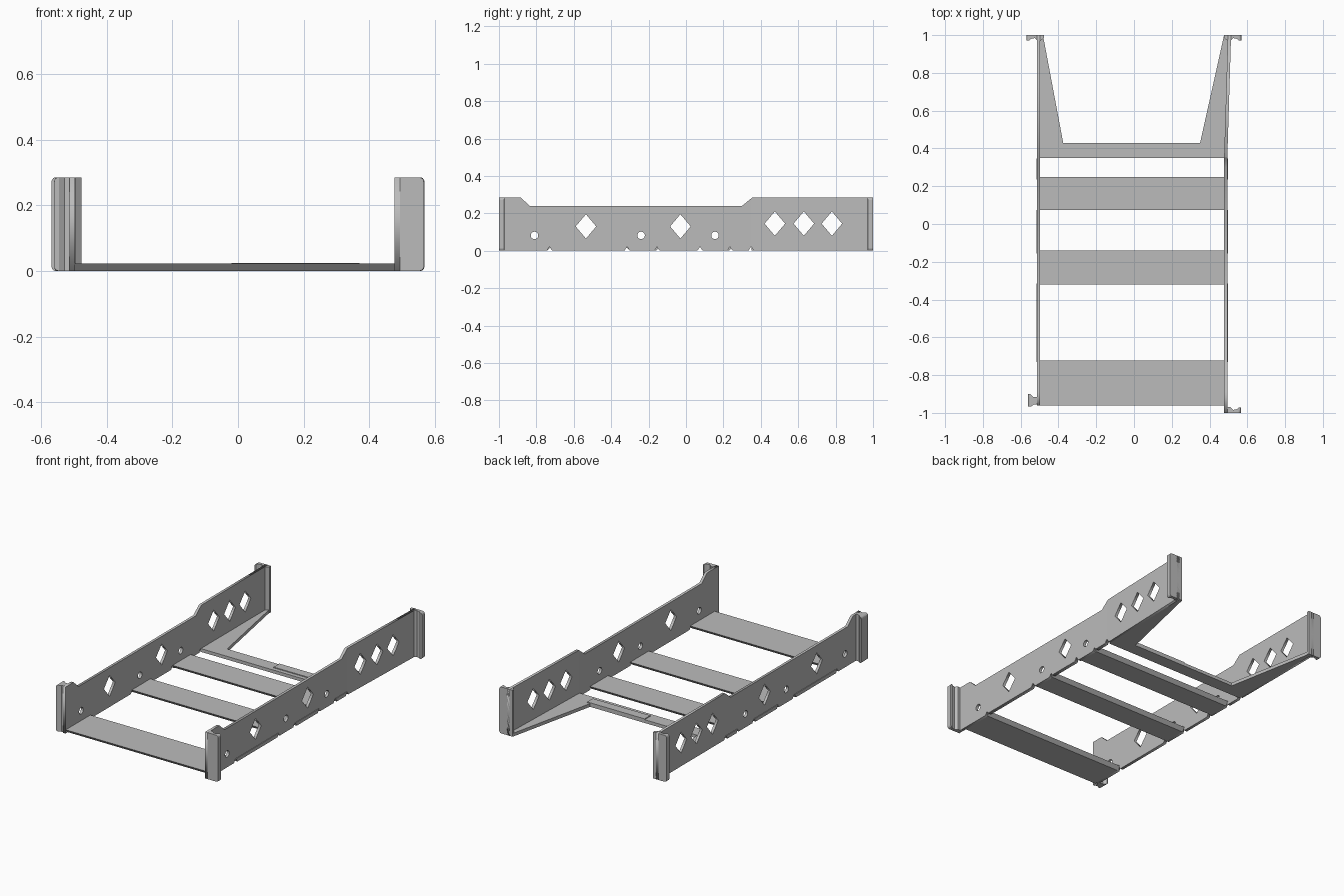
import bpy, bmesh, math
from mathutils import Matrix, Vector

cube = bpy.data.objects.get("Cube")
if cube:
    bpy.data.objects.remove(cube, do_unlink=True)

GREY = (0.5, 0.5, 0.5, 1)
metal = bpy.data.materials.new("grey metal")
metal.use_nodes = True
metal.diffuse_color = GREY
metal.node_tree.nodes["Principled BSDF"].inputs["Base Color"].default_value = GREY

# Axis maps: outline (u, v) swept along w
ALONG_X = lambda u, v, w: Vector((w, u, v))
ALONG_Z = lambda u, v, w: Vector((u, v, w))


def finish(name, bm):
    bmesh.ops.recalc_face_normals(bm, faces=bm.faces)
    mesh = bpy.data.meshes.new(name)
    bm.to_mesh(mesh)
    bm.free()
    mesh.materials.append(metal)
    obj = bpy.data.objects.new(name, mesh)
    bpy.context.collection.objects.link(obj)
    return obj


def prism(outline, lo, hi, axis):
    bm = bmesh.new()
    face = bm.faces.new([bm.verts.new(axis(u, v, lo)) for u, v in outline])
    swept = bmesh.ops.extrude_face_region(bm, geom=[face])
    verts = [g for g in swept["geom"] if isinstance(g, bmesh.types.BMVert)]
    bmesh.ops.translate(bm, verts=verts, vec=axis(0, 0, hi - lo))
    return bm


def ring(u, v, ru, rv, n):
    return [(u + ru * math.cos(2 * math.pi * i / n),
             v + rv * math.sin(2 * math.pi * i / n)) for i in range(n)]


# Side panels: outline with relief notches, diamond windows and round holes
BAR_SPANS = [(-0.96, -0.722), (-0.32, -0.14), (0.075, 0.25)]
GAPS = [(-0.73, -0.315), (-0.155, 0.075), (0.235, 0.348)]
HOLES = [ring(y, 0.13, 0.055, 0.065, 4) for y in (-0.535, -0.03)]
HOLES += [ring(y, 0.145, 0.055, 0.065, 4) for y in (0.475, 0.63, 0.78)]
HOLES += [ring(y, 0.082, 0.02, 0.02, 24) for y in (-0.81, -0.24, 0.155)]


def side_panel(name, front, lo, hi, flare):
    outline = [(front, 0)]
    for gap in GAPS:
        for y in gap:
            outline += [(y - 0.014, 0), (y, 0.022), (y + 0.014, 0)]
    outline += [(1, 0), (1, 0.285), (0.355, 0.285), (0.3, 0.24),
                (-0.835, 0.24), (-0.885, 0.285), (front, 0.285)]
    curve = bpy.data.curves.new(name + " outline", "CURVE")
    curve.dimensions = "2D"
    curve.fill_mode = "BOTH"
    curve.extrude = (hi - lo) / 2
    for loop in [outline] + HOLES:
        spline = curve.splines.new("POLY")
        spline.points.add(len(loop) - 1)
        for point, (u, v) in zip(spline.points, loop):
            point.co = (u, v, 0, 1)
        spline.use_cyclic_u = True
    temp = bpy.data.objects.new(name + " outline", curve)
    bpy.context.collection.objects.link(temp)
    bpy.context.view_layer.update()
    mesh = bpy.data.meshes.new_from_object(
        temp.evaluated_get(bpy.context.evaluated_depsgraph_get()))
    bm = bmesh.new()
    bm.from_mesh(mesh)
    bpy.data.objects.remove(temp, do_unlink=True)
    bpy.data.curves.remove(curve)
    bpy.data.meshes.remove(mesh)
    bmesh.ops.remove_doubles(bm, verts=bm.verts, dist=1e-5)
    stand = Matrix(((0, 0, 1, (lo + hi) / 2), (1, 0, 0, 0), (0, 1, 0, 0), (0, 0, 0, 1)))
    bm.transform(stand)
    # Fold the rear part slightly outward
    if flare:
        bmesh.ops.bisect_plane(bm, geom=bm.verts[:] + bm.edges[:] + bm.faces[:],
                               plane_co=(0, 0.35, 0), plane_no=(0, 1, 0))
        for v in bm.verts:
            v.co.x += flare * max(0, v.co.y - 0.35) / 0.65
    return finish(name, bm)


side_panel("left_side_panel", -1, 0.477, 0.494, 0.02)
side_panel("right_side_panel", -0.962, -0.513, -0.497, 0)

# Thin lips along the lower edge of the panels, between the crossbars
for side, x in (("left", 0.494), ("right", -0.517)):
    for i, (a, b) in enumerate(GAPS):
        lip = [(a + 0.014, 0.001), (b - 0.014, 0.001), (b, 0.022), (a, 0.022)]
        finish(f"{side}_lower_lip_{i + 1}", prism(lip, x, x + 0.004, ALONG_X))

# Crossbars with sloping edges
for i, (a, b) in enumerate(BAR_SPANS):
    section = [(a - 0.0, 0.022), (b, 0.022), (b - 0.02, 0), (a + 0.02, 0)]
    finish(f"crossbar_{i + 1}", prism(section, -0.5, 0.48, ALONG_X))

# Rear crossbar with two tapered arms
rear = [(-0.5, 0.35), (0.48, 0.35), (0.5, 1), (0.477, 1),
        (0.35, 0.43), (-0.375, 0.43), (-0.482, 1), (-0.5, 1)]
finish("rear_crossbar", prism(rear, 0, 0.02, ALONG_Z))
doubler = [(-0.02, 0.375), (0.37, 0.375), (0.37, 0.43), (-0.02, 0.43)]
finish("rear_doubler_plate", prism(doubler, 0.02, 0.025, ALONG_Z))


# Corner posts: flanges with a thickened outer edge and clipped corners
def post(name, outline):
    bm = prism(outline, 0, 0.285, ALONG_Z)
    outer = max(abs(x) for x, y in outline)
    corners = [e for e in bm.edges
               if all(abs(v.co.x) > outer - 0.002 for v in e.verts)
               and abs(e.verts[0].co.z - e.verts[1].co.z) < 0.001]
    bmesh.ops.bevel(bm, geom=corners, offset=0.014, segments=3, profile=0.5,
                    affect="EDGES")
    finish(name, bm)


flange = [(0.477, 1), (0.568, 1), (0.568, 0.972), (0.556, 0.97),
          (0.545, 0.98), (0.525, 0.984), (0.51, 0.97), (0.495, 0.97), (0.477, 0.985)]
post("left_rear_post", flange)
post("right_rear_post", [(-x, y) for x, y in flange])
post("left_front_post", [(min(x, 0.566), -y) for x, y in flange])
post("right_front_post", [(-0.5, -0.958), (-0.528, -0.955), (-0.545, -0.966),
                          (-0.56, -0.966), (-0.56, -0.9), (-0.55, -0.9),
                          (-0.535, -0.915), (-0.5, -0.918)])
